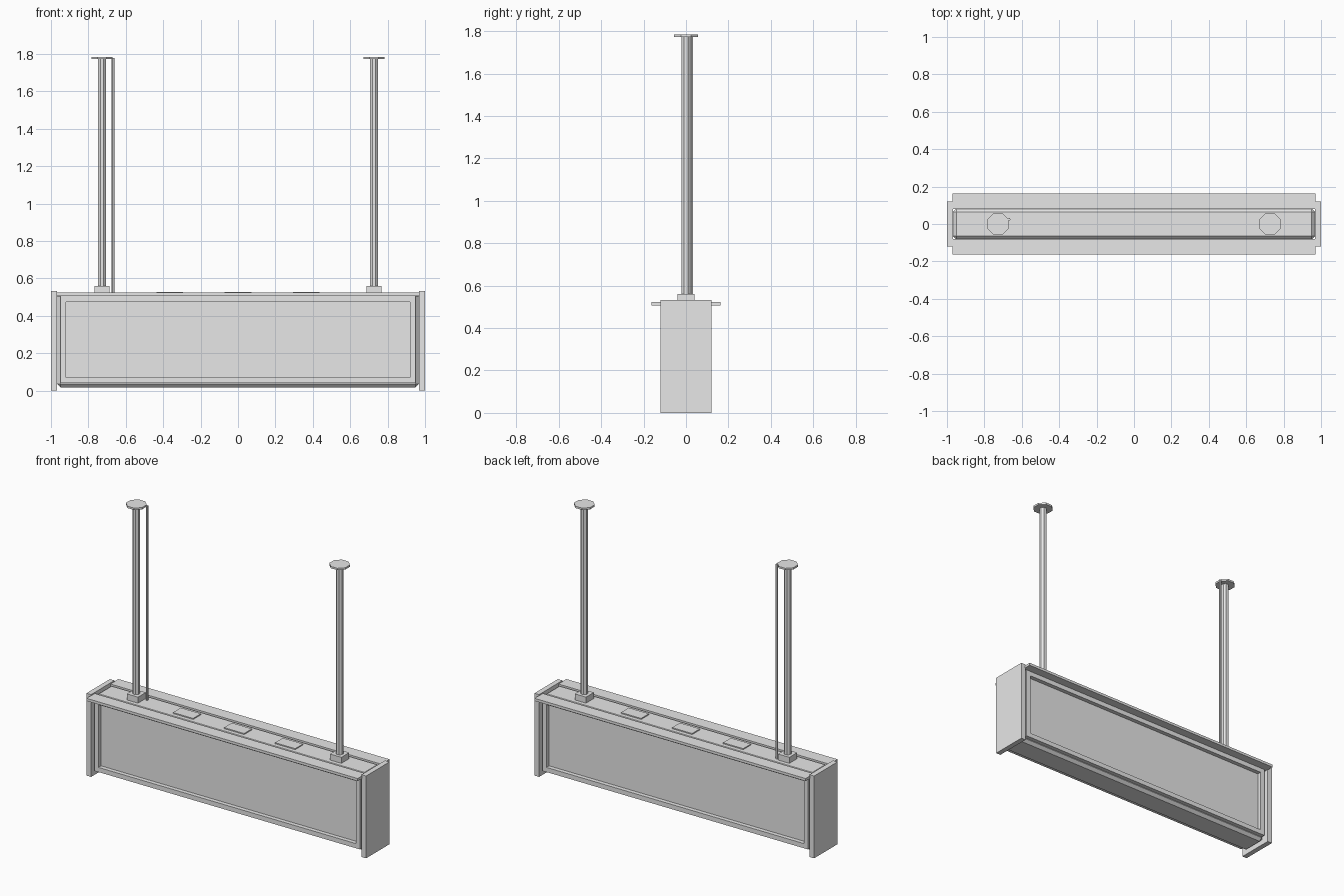
import bpy, bmesh, math
from mathutils import Matrix

cube = bpy.data.objects.get("Cube")
if cube:
    bpy.data.objects.remove(cube, do_unlink=True)

GREY = (0.8, 0.8, 0.8, 1)
grey = bpy.data.materials.new("light_grey")
grey.use_nodes = True
grey.diffuse_color = GREY
grey.node_tree.nodes["Principled BSDF"].inputs["Base Color"].default_value = GREY


def finish(name, bm):
    mesh = bpy.data.meshes.new(name)
    bmesh.ops.recalc_face_normals(bm, faces=bm.faces)
    bm.to_mesh(mesh)
    bm.free()
    mesh.materials.append(grey)
    ob = bpy.data.objects.new(name, mesh)
    bpy.context.collection.objects.link(ob)
    return ob


def box(name, x, y, z, chamfer=0):
    """Box from (min, max) pairs, with optional chamfered edges."""
    bm = bmesh.new()
    bmesh.ops.create_cube(bm, size=1)
    for v in bm.verts:
        for i, (lo, hi) in enumerate((x, y, z)):
            v.co[i] = hi if v.co[i] > 0 else lo
    if chamfer:
        bmesh.ops.bevel(bm, geom=bm.edges[:], offset=chamfer, segments=1, affect='EDGES')
    return finish(name, bm)


def prism(name, x, y, z, radius, sides=8):
    """Upright prism with flats facing the axes."""
    bm = bmesh.new()
    place = (Matrix.Translation((x, y, (z[0] + z[1]) / 2))
             @ Matrix.Rotation(math.pi / sides, 4, 'Z'))
    bmesh.ops.create_cone(bm, cap_ends=True, segments=sides, radius1=radius,
                          radius2=radius, depth=z[1] - z[0], matrix=place)
    return finish(name, bm)


def frame(name, y_back, y_front):
    """Mitred rectangular frame standing proud of the panel."""
    outer = ((-0.95, 0.04), (0.95, 0.04), (0.95, 0.505), (-0.95, 0.505))
    inner = ((-0.92, 0.07), (0.92, 0.07), (0.92, 0.475), (-0.92, 0.475))
    bm = bmesh.new()
    loops = [[bm.verts.new((px, y, pz)) for px, pz in ring]
             for ring, y in ((outer, y_back), (outer, y_front),
                             (inner, y_front), (inner, y_back))]
    for k in range(4):
        a, b = loops[k], loops[(k + 1) % 4]
        for i in range(4):
            j = (i + 1) % 4
            bm.faces.new((a[i], a[j], b[j], b[i]))
    return finish(name, bm)


# Sign body; its large faces are the display panels
box("sign_body", (-0.967, 0.967), (-0.083, 0.083), (0.018, 0.521), 0.018)

# Frames and top ledges on both faces
for side, s in (("front", -1), ("back", 1)):
    frame(side + "_frame", s * 0.08, s * 0.11)
    box(side + "_ledge", (-0.97, 0.97), sorted((s * 0.08, s * 0.163)), (0.507, 0.524))

# End plates, hanging poles with foot blocks and ceiling discs
for side, s in (("left", 1), ("right", -1)):
    box(side + "_end_plate", sorted((s * 0.967, s)), (-0.12, 0.12), (0, 0.532))
    x = s * 0.727
    box(side + "_pole_foot", (x - 0.04, x + 0.04), (-0.04, 0.04), (0.515, 0.56))
    prism(side + "_pole", x, 0, (0.55, 1.775), 0.023)
    prism(side + "_ceiling_disc", x, 0, (1.772, 1.784), 0.062)

# Access hatches along the top
for name, x in (("right", -0.365), ("middle", 0), ("left", 0.365)):
    box(name + "_hatch", (x - 0.072, x + 0.072), (-0.04, 0.04), (0.515, 0.528))

# Power cable beside one pole
prism("power_cable", -0.668, 0.025, (0.515, 1.778), 0.008, 6)
